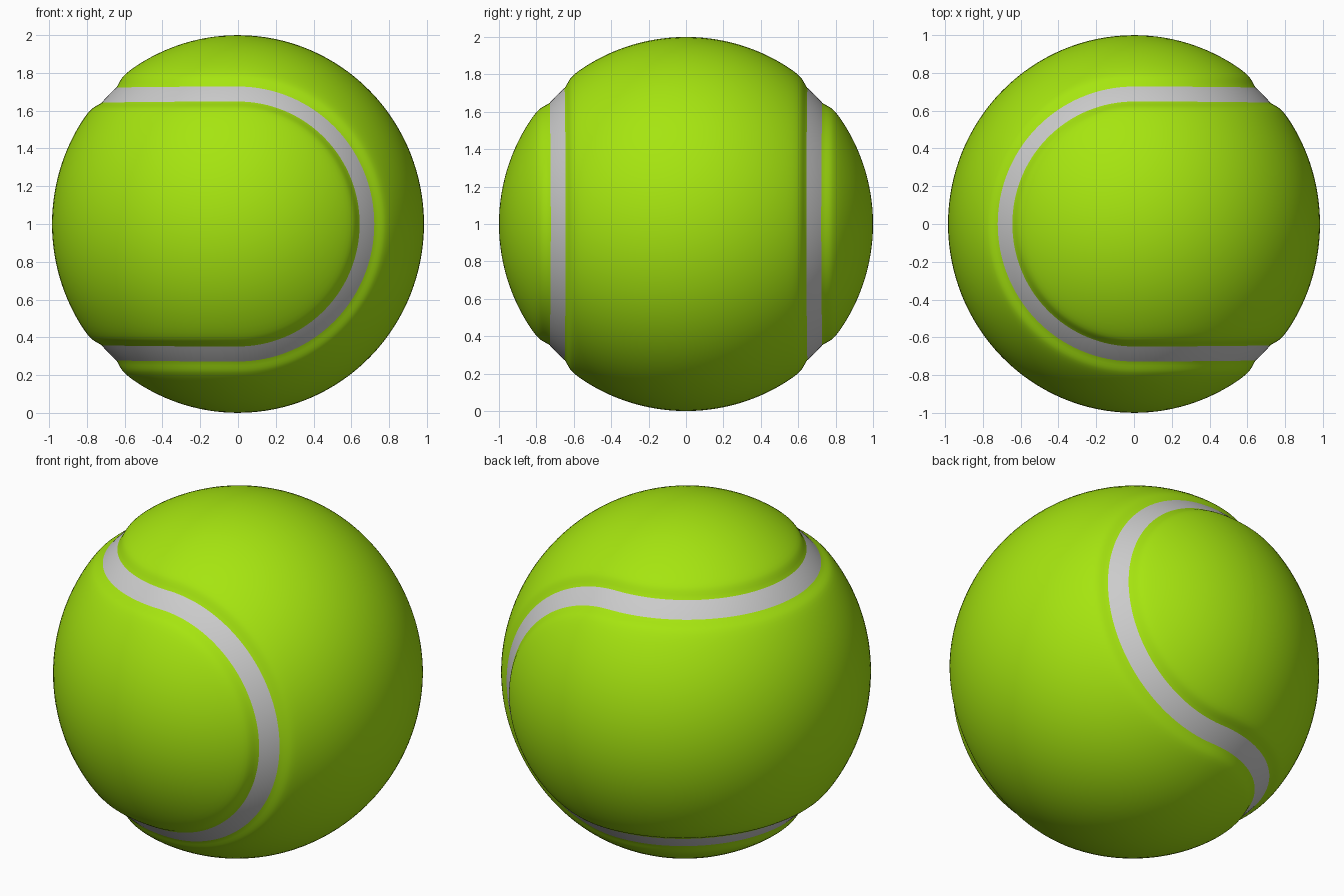
import bpy, bmesh
from math import sin, cos, pi, radians
from mathutils import Vector

if "Cube" in bpy.data.objects:
    bpy.data.objects.remove(bpy.data.objects["Cube"])

SEG = 64                      # points per semicircle of the seam
A = 2 ** -0.5
HALF = 3.3                    # half the seam width, in degrees

# Seam loop: four semicircles; each point is 45 degrees from its panel's spine
loop = []
for k in range(4):
    for i in range(SEG):
        t = pi * i / SEG
        if k % 2 == 0:        # front and back semicircles, x > 0
            s = 1 if k == 0 else -1
            spine = Vector((sin(t), 0, s * cos(t)))
            p = Vector((A * sin(t), -s * A, s * A * cos(t)))
        else:                 # bottom and top semicircles, x < 0
            s = -1 if k == 1 else 1
            spine = Vector((0, 0, s))
            p = Vector((-A * sin(t), s * A * cos(t), s * A))
        loop.append((p, spine))


def place(p, spine, deg, radius):
    """Point a given angle from the seam towards the spine."""
    side = (spine - p * p.dot(spine)).normalized()
    d = p * cos(radians(deg)) + side * sin(radians(deg))
    return d * (radius - 0.015 * d.x ** 2)


def build(name, profile, color=None, turn=False):
    bm = bmesh.new()
    rings = []
    for deg, r in profile:
        ring = []
        for p, spine in loop:
            v = place(p, spine, deg, r)
            if turn:          # the second panel is the first one rotated
                v = Vector((-v.x, v.z, v.y))
            ring.append(bm.verts.new(v + Vector((0, 0, 1))))
        rings.append(ring)
    n = len(loop)
    for a, b in zip(rings, rings[1:]):
        for i in range(n):
            j = (i + 1) % n
            bm.faces.new((a[i], a[j], b[j], b[i]))
    bmesh.ops.remove_doubles(bm, verts=bm.verts, dist=1e-4)
    bm.normal_update()
    # Point all faces outwards
    for f in bm.faces:
        if f.normal.dot(f.calc_center_median() - Vector((0, 0, 1))) < 0:
            f.normal_flip()
        f.smooth = True
    me = bpy.data.meshes.new(name)
    bm.to_mesh(me)
    bm.free()
    ob = bpy.data.objects.new(name, me)
    bpy.context.collection.objects.link(ob)
    if color:
        mat = bpy.data.materials.get("felt") or bpy.data.materials.new("felt")
        mat.diffuse_color = color
        mat.use_nodes = True
        mat.node_tree.nodes["Principled BSDF"].inputs["Base Color"].default_value = mat.diffuse_color
        me.materials.append(mat)
    return ob


# Felt panels: rounded shoulder rising out of the groove, then the sphere
felt = [(HALF, 0.975), (4.0, 0.978), (4.8, 0.983), (5.7, 0.989), (6.5, 0.9935),
        (7.3, 0.9965), (8.5, 0.9985), (10, 0.9995), (12, 1.0)]
felt += [(12 + 33 * i / 14, 1.0) for i in range(1, 15)]
green = (0.38, 0.78, 0.005, 1)
build("felt_panel_a", felt, green)
build("felt_panel_b", felt, green, turn=True)

# Seam strip lying in the groove
build("seam", [(HALF * i / 3, 0.975) for i in range(-3, 4)])
